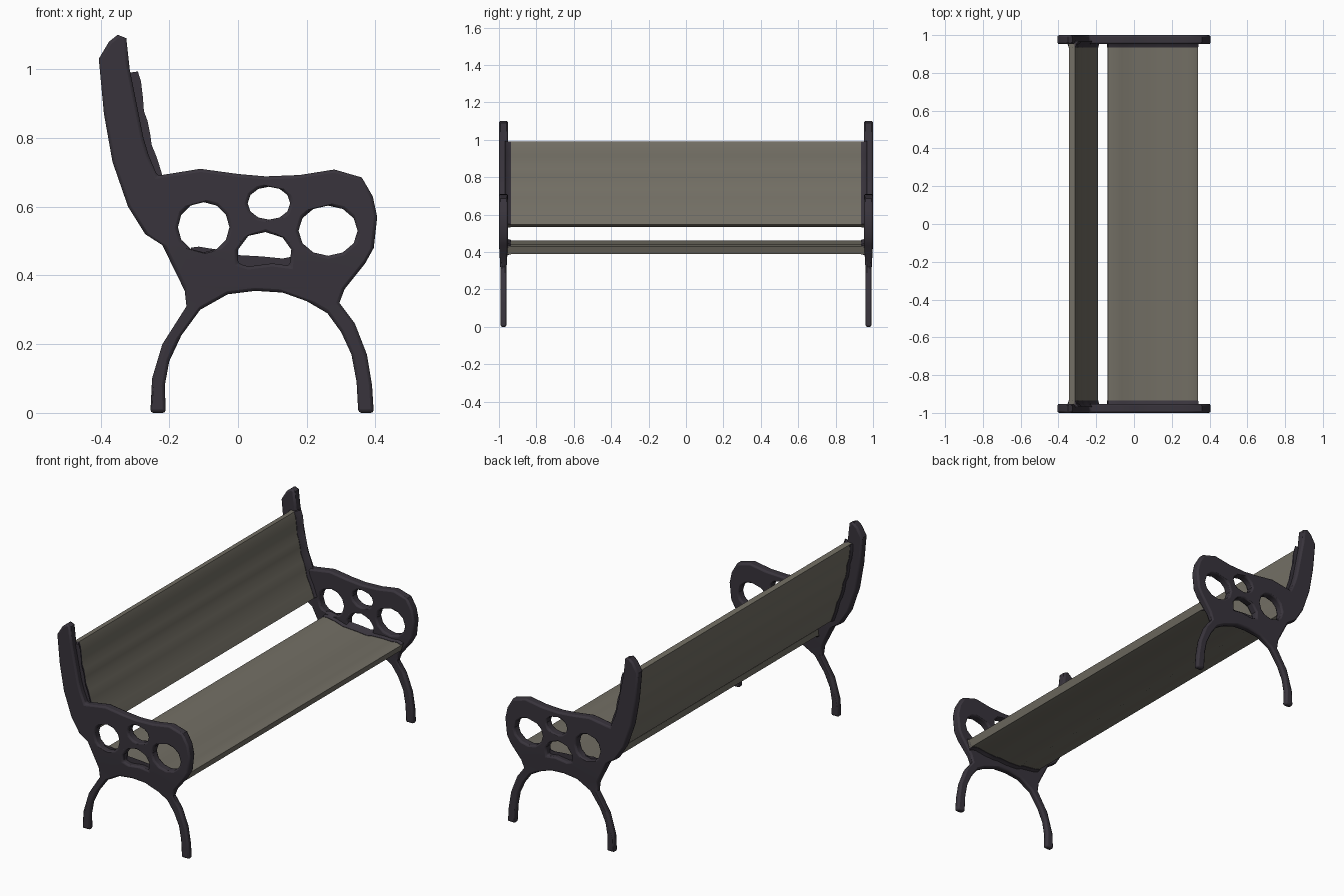
import bpy, bmesh, math

if "Cube" in bpy.data.objects:
    bpy.data.objects.remove(bpy.data.objects["Cube"])


def material(name, color):
    m = bpy.data.materials.new(name)
    m.diffuse_color = (*color, 1)
    m.use_nodes = True
    m.node_tree.nodes["Principled BSDF"].inputs["Base Color"].default_value = m.diffuse_color
    return m


IRON = material("iron", (0.04, 0.034, 0.045))
WOOD = material("wood", (0.17, 0.158, 0.128))


def finish(name, bm, mat, mirror=False, angle=35, bevel=0):
    bmesh.ops.remove_doubles(bm, verts=bm.verts, dist=1e-5)
    bmesh.ops.recalc_face_normals(bm, faces=bm.faces)
    me = bpy.data.meshes.new(name)
    bm.to_mesh(me)
    bm.free()
    me.materials.append(mat)
    ob = bpy.data.objects.new(name, me)
    bpy.context.collection.objects.link(ob)
    bpy.ops.object.select_all(action='DESELECT')
    ob.select_set(True)
    bpy.context.view_layer.objects.active = ob
    bpy.ops.object.shade_smooth_by_angle(angle=math.radians(angle))
    if bevel:
        b = ob.modifiers.new("rounding", 'BEVEL')
        b.width, b.segments = bevel, 2
        b.limit_method, b.angle_limit = 'ANGLE', math.radians(65)
        b.use_clamp_overlap = False
    if mirror:
        m = ob.modifiers.new("mirror", 'MIRROR')
        m.use_axis = (False, True, False)
    return ob


def loft(name, sections, mat, mirror=False):
    """Skin between (y, profile) sections, profile points being (x, z)."""
    bm = bmesh.new()
    rings = [[bm.verts.new((x, y, z)) for x, z in prof] for y, prof in sections]
    n = len(rings[0])
    for a, b in zip(rings, rings[1:]):
        for i in range(n):
            j = (i + 1) % n
            bm.faces.new((a[i], a[j], b[j], b[i]))
    bm.faces.new(rings[0])
    bm.faces.new(rings[-1])
    return finish(name, bm, mat, mirror)


def slab(line, half):
    """Closed profile around a centre line, shallowly grooved between slats."""
    left, right = [], []
    for i, (x, z) in enumerate(line):
        x0, z0 = line[max(i - 1, 0)]
        x1, z1 = line[min(i + 1, len(line) - 1)]
        d = math.hypot(x1 - x0, z1 - z0)
        nx, nz = -(z1 - z0) / d, (x1 - x0) / d
        h = half - (0.005 if i % 3 == 0 else 0)
        left.append((x + nx * h, z + nz * h))
        right.append((x - nx * h, z - nz * h))
    return left + right[::-1]


# Cast side frame: outline with four openings
outline = [(-.405, 1.03), (-.375, 1.08), (-.35, 1.10), (-.325, 1.09), (-.315, 1.0),
           (-.295, .9), (-.275, .8), (-.26, .75), (-.235, .69), (-.19, .697), (-.11, .71),
           (0, .695), (.08, .688), (.18, .692), (.28, .708), (.36, .685), (.392, .63),
           (.405, .57), (.395, .48), (.37, .435), (.31, .36), (.295, .32), (.34, .26),
           (.375, .17), (.39, .08), (.395, 0), (.35, 0), (.345, .09), (.33, .17), (.3, .235),
           (.26, .29), (.2, .325), (.13, .35), (.05, .355), (-.03, .345), (-.11, .3),
           (-.165, .225), (-.2, .15), (-.213, .08), (-.21, 0), (-.255, 0), (-.25, .1),
           (-.22, .2), (-.15, .31), (-.155, .355), (-.22, .488), (-.27, .52), (-.32, .6),
           (-.365, .73), (-.39, .87)]


def oval(cx, cz, rx, rz, n=12):
    return [(cx + rx * math.cos(2 * math.pi * i / n), cz + rz * math.sin(2 * math.pi * i / n))
            for i in range(n)]


dome = [(0, .435), (.03, .426), (.1, .435), (.15, .428), (.155, .475),
        (.13, .51), (.08, .526), (.03, .515), (0, .475)]
loops = [outline, oval(-.1, .54, .075, .073), oval(.262, .53, .086, .073),
         oval(.09, .61, .062, .048), dome]

cu = bpy.data.curves.new("frame_outline", 'CURVE')
cu.dimensions, cu.fill_mode, cu.extrude = '2D', 'BOTH', 1
for pts in loops:
    sp = cu.splines.new('POLY')
    sp.points.add(len(pts) - 1)
    for p, (x, z) in zip(sp.points, pts):
        p.co = (x, z, 0, 1)
    sp.use_cyclic_u = True
helper = bpy.data.objects.new("frame_outline", cu)
bpy.context.collection.objects.link(helper)
bpy.context.view_layer.update()
flat = bpy.data.meshes.new_from_object(
    helper.evaluated_get(bpy.context.evaluated_depsgraph_get()))
bpy.data.objects.remove(helper)
bm = bmesh.new()
bm.from_mesh(flat)
for v in bm.verts:
    x, z, s = v.co
    # legs are thinner than the arm panel
    half = 0.016 + 0.008 * min(1, max(0, (z - 0.3) / 0.15))
    v.co = (x, 0.976 + s * half, z)
finish("side_frame", bm, IRON, mirror=True, bevel=0.009)

# Wooden seat and backrest, each one long grooved slab
seat_line = [(-.14, .443), (-.12, .441), (-.07, .433), (-.02, .422), (.0, .416), (.07, .412),
             (.13, .411), (.16, .412), (.22, .415), (.28, .418), (.31, .418), (.332, .41)]
back_line = [(-.328, .988), (-.324, .96), (-.318, .91), (-.31, .87), (-.304, .84), (-.296, .80),
             (-.287, .77), (-.276, .73), (-.262, .685), (-.25, .65), (-.232, .60), (-.21, .54)]
for name, line, half in (("seat", seat_line, .021), ("backrest", back_line, .020)):
    loft(name, [(-.965, slab(line, half)), (.965, slab(line, half))], WOOD)
    # flared iron collar where the slab meets the frame
    loft(name + "_bracket", [(.935, slab(line, half + .002)), (.953, slab(line, half + .008)),
                             (.968, slab(line, half + .022))], IRON, mirror=True)
